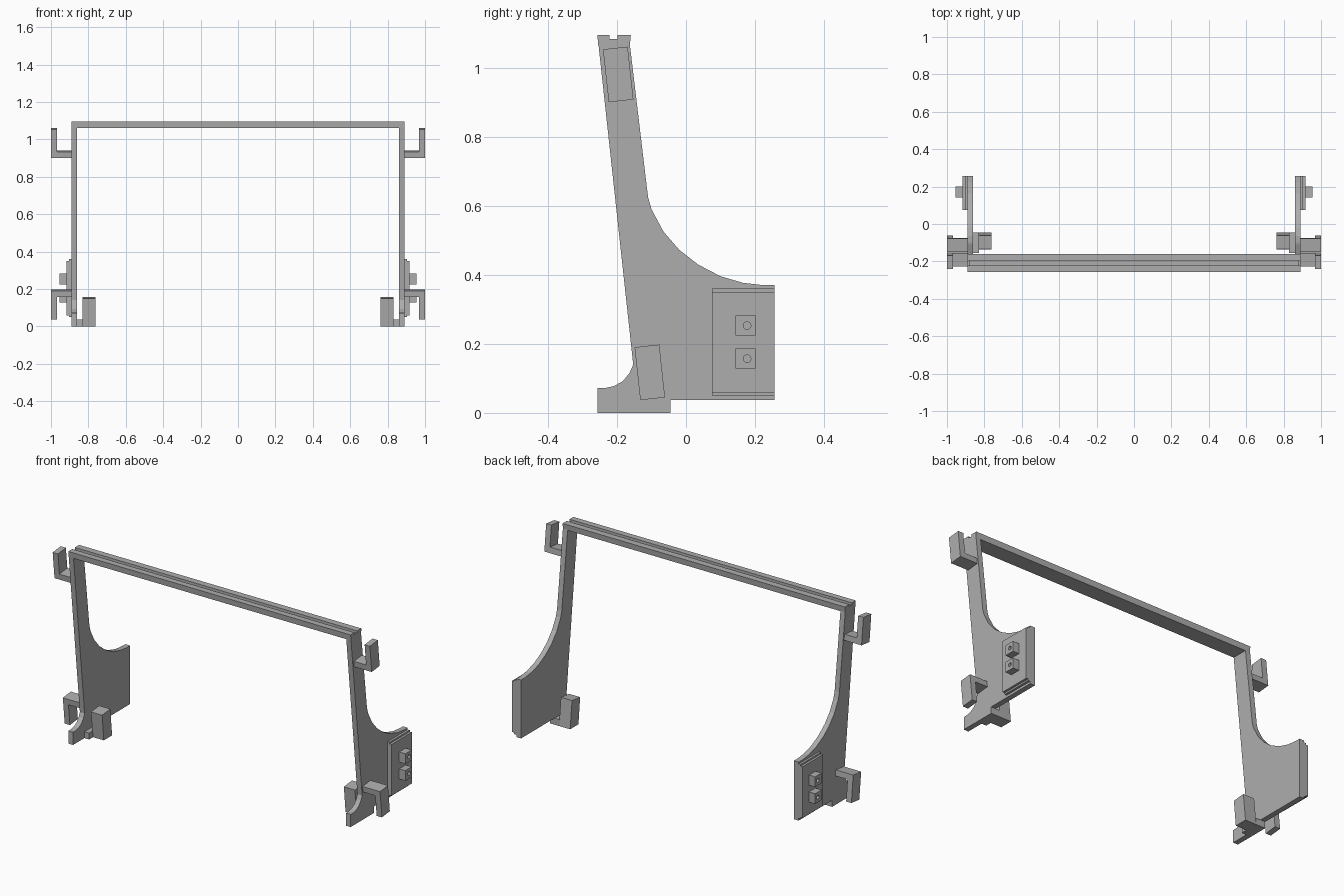
import bpy
import bmesh
from mathutils import Vector

if "Cube" in bpy.data.objects:
    bpy.data.objects.remove(bpy.data.objects["Cube"], do_unlink=True)

grey = bpy.data.materials.new("plain grey")
grey.use_nodes = True
GREY = (0.42, 0.42, 0.42, 1)
grey.diffuse_color = GREY
grey.node_tree.nodes["Principled BSDF"].inputs["Base Color"].default_value = GREY

LEAN = 0.108  # backward lean of the uprights, in radians


def prism(name, outline, low, high, axis="x", mirror=True):
    """Extrude a closed outline along x (outline is y,z) or along y (outline is x,z)."""
    bm = bmesh.new()
    place = (lambda a, b: (low, a, b)) if axis == "x" else (lambda a, b: (a, low, b))
    face = bm.faces.new([bm.verts.new(place(a, b)) for a, b in outline])
    new = bmesh.ops.extrude_face_region(bm, geom=[face])["geom"]
    step = Vector((high - low, 0, 0) if axis == "x" else (0, high - low, 0))
    bmesh.ops.translate(bm, vec=step, verts=[v for v in new if isinstance(v, bmesh.types.BMVert)])
    bmesh.ops.recalc_face_normals(bm, faces=bm.faces)
    mesh = bpy.data.meshes.new(name)
    bm.to_mesh(mesh)
    bm.free()
    mesh.materials.append(grey)
    obj = bpy.data.objects.new(name, mesh)
    bpy.context.collection.objects.link(obj)
    if mirror:
        obj.modifiers.new("both sides", "MIRROR")
    return obj


def rect(a0, a1, b0, b1):
    return [(a0, b0), (a1, b0), (a1, b1), (a0, b1)]


# Side plates: foot, rear wing with concave sweep, leaning upright
foot = [(-0.257, 0), (-0.045, 0), (-0.045, 0.037), (0.257, 0.037)]
sweep = [(0.257, 0.37), (0.225, 0.37), (0.165, 0.377), (0.1, 0.396), (0.035, 0.43),
         (-0.02, 0.473), (-0.065, 0.525), (-0.1, 0.59), (-0.11, 0.625)]
upright = [(-0.163, 1.07), (-0.254, 1.07)]
toe = [(-0.153, 0.14), (-0.164, 0.115), (-0.183, 0.092), (-0.208, 0.078), (-0.235, 0.072), (-0.257, 0.072)]
prism("side_plate", foot + sweep + upright + toe, 0.86, 0.89)


# Top rail with a groove that is shallower at its ends
def rail_outline(floor):
    return [(-0.254, 1.062), (-0.163, 1.062), (-0.16, 1.095), (-0.198, 1.095),
            (-0.198, floor), (-0.222, floor), (-0.222, 1.095), (-0.257, 1.095)]


prism("top_rail", rail_outline(1.073), -0.88, 0.88, mirror=False)
prism("rail_end", rail_outline(1.084), 0.88, 0.89)

# Outer hooks: the upper pair opens upward, the lower pair downward
for name, y, z, up in (("upper_hook", -0.1965, 0.981, 1), ("lower_hook", -0.105, 0.1175, -1)):
    shape = [(0.885, -0.077), (1.0, -0.077), (1.0, 0.077), (0.967, 0.077), (0.967, -0.044), (0.885, -0.044)]
    hook = prism(name, [(a, b * up) for a, b in shape], -0.036, 0.036, axis="y")
    hook.location = (0, y, z)
    hook.rotation_euler.x = LEAN

# Inner blocks joined to the feet by a low tab
prism("inner_block", [(-0.12, 0), (-0.045, 0), (-0.062, 0.157), (-0.135, 0.149)], 0.762, 0.832)
prism("block_tab", rect(-0.155, -0.045, 0, 0.037), 0.83, 0.862)

# Stepped outer pads on the rear wings
prism("pad_base", rect(0.075, 0.257, 0.05, 0.36), 0.888, 0.903)
prism("pad_face", rect(0.075, 0.257, 0.059, 0.351), 0.902, 0.916)

# Square pegs with a small drilled hole
for name, z in (("lower_peg", 0.157), ("upper_peg", 0.253)):
    peg = prism(name, rect(0.143, 0.201, z - 0.029, z + 0.029), 0.914, 0.955)
    bpy.ops.mesh.primitive_cylinder_add(vertices=20, radius=0.011, depth=0.06,
                                        location=(0.96, 0.177, z), rotation=(0, 1.5708, 0))
    drill = bpy.context.object
    drill.name = name + "_drill"
    drill.data.materials.append(grey)
    drill.hide_render = True
    drill.hide_viewport = True
    cut = peg.modifiers.new("hole", "BOOLEAN")
    cut.operation = "DIFFERENCE"
    cut.object = drill
    peg.modifiers.move(1, 0)
